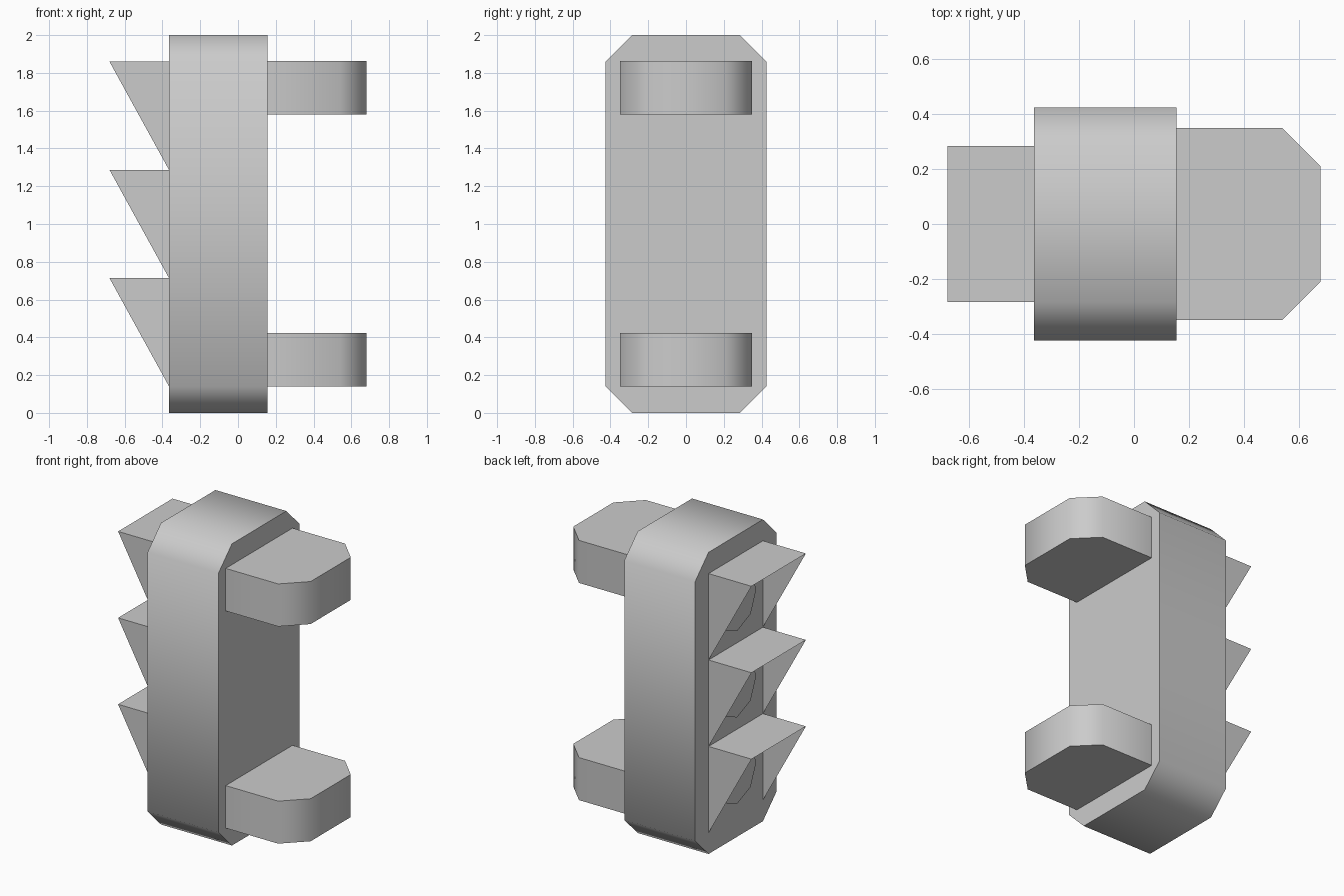
import bpy, math
from mathutils import Vector

if "Cube" in bpy.data.objects:
    bpy.data.objects.remove(bpy.data.objects["Cube"])


def make_object(name, verts, faces, smooth=False):
    mesh = bpy.data.meshes.new(name)
    mesh.from_pydata(verts, [], faces)
    mesh.update()
    obj = bpy.data.objects.new(name, mesh)
    bpy.context.collection.objects.link(obj)
    bpy.ops.object.select_all(action='DESELECT')
    obj.select_set(True)
    bpy.context.view_layer.objects.active = obj
    bpy.ops.object.mode_set(mode='EDIT')
    bpy.ops.mesh.select_all(action='SELECT')
    bpy.ops.mesh.normals_make_consistent(inside=False)
    bpy.ops.object.mode_set(mode='OBJECT')
    if smooth:
        bpy.ops.object.shade_smooth_by_angle(angle=math.radians(50))
    return obj


def prism(name, outline, offset, smooth=False):
    """Extrude a closed 3D outline along an offset vector."""
    n = len(outline)
    base = [Vector(p) for p in outline]
    verts = base + [p + Vector(offset) for p in base]
    faces = [tuple(range(n)), tuple(range(n, 2 * n))]
    faces += [(i, (i + 1) % n, (i + 1) % n + n, i + n) for i in range(n)]
    return make_object(name, verts, faces, smooth)


FRONT, BACK, TIP = -0.365, 0.155, -0.68
C = 0.14

# housing: tall box with chamfered long corners
W = 0.425
half = [(W - C, 0), (W, C), (W, 2 - C), (W - C, 2)]
outline = half + [(-y, z) for y, z in reversed(half)]
prism("housing", [(FRONT, y, z) for y, z in outline], (BACK - FRONT, 0, 0), True)

# mounting brackets: chamfered tabs on the rear
for name, z in (("lower_bracket", 0.14), ("upper_bracket", 1.58)):
    tab = [(BACK, -0.35), (0.54, -0.35), (0.68, -0.21),
           (0.68, 0.21), (0.54, 0.35), (BACK, 0.35)]
    prism(name, [(x, y, z) for x, y in tab], (0, 0, 0.282), True)

# three open visors, each with an octagonal lens
H = 0.285
STEP = 0.573
for i, label in enumerate(("lower", "middle", "upper")):
    z0 = 0.14 + i * STEP
    z1 = z0 + STEP
    verts = [(FRONT, s * H, z0) for s in (-1, 1)]
    verts += [(FRONT, s * H, z1) for s in (-1, 1)]
    verts += [(TIP, s * H, z1) for s in (-1, 1)]
    make_object(label + "_visor", verts, [(2, 3, 5, 4), (0, 2, 4), (1, 5, 3)])

    zc = (z0 + z1) / 2
    ring = [(FRONT + 0.005, 0.2 * math.cos(k * math.pi / 4),
             zc + 0.2 * math.sin(k * math.pi / 4)) for k in range(8)]
    prism(label + "_lens", ring, (-0.015, 0, 0))
